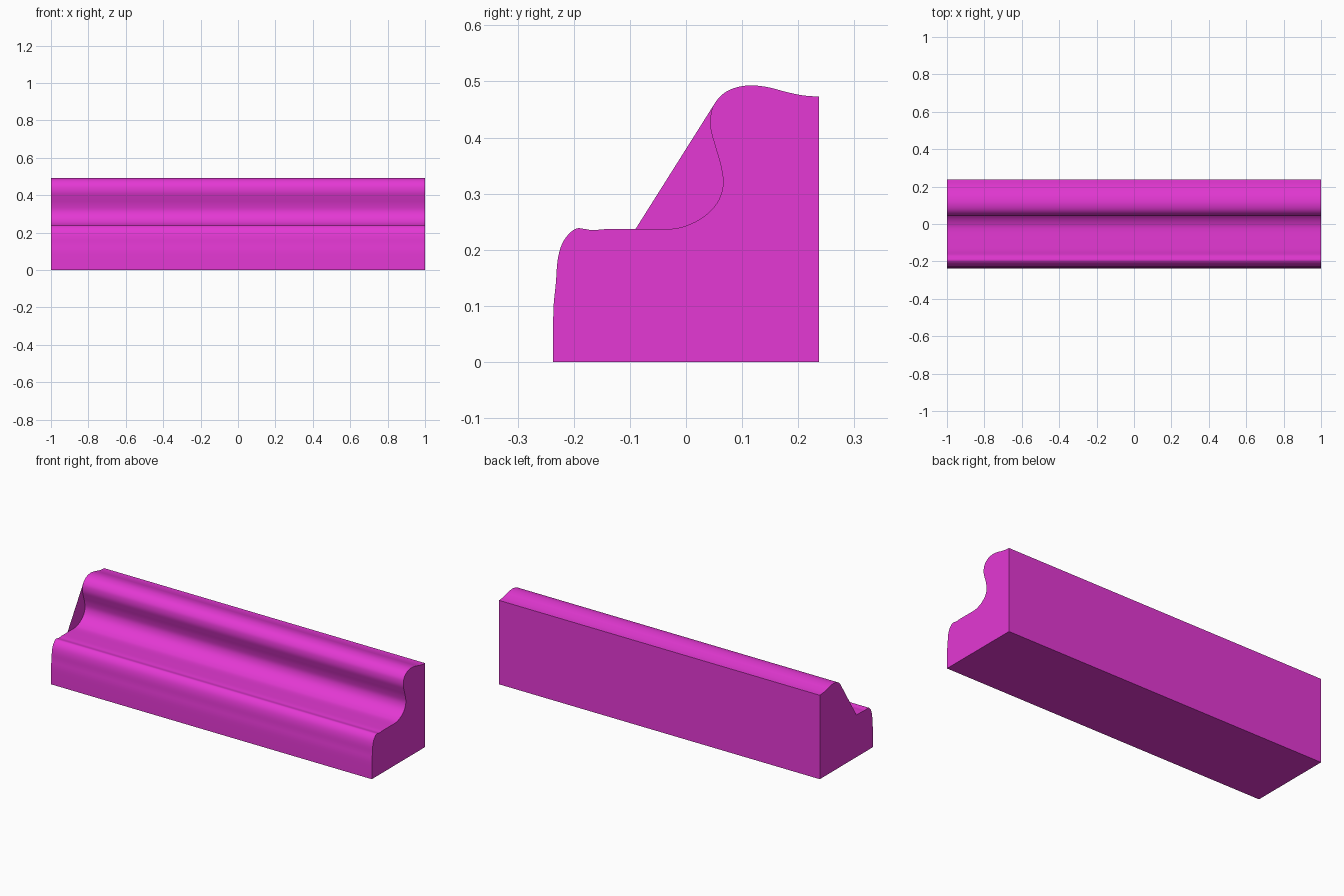
import bpy, bmesh, math
from mathutils import Vector

if "Cube" in bpy.data.objects:
    bpy.data.objects.remove(bpy.data.objects["Cube"])

# Moulded front and top of the cross-section as (y, z)
KEYS = [(-0.237, 0.05), (-0.236, 0.10), (-0.232, 0.14), (-0.229, 0.18), (-0.222, 0.208),
        (-0.21, 0.227), (-0.195, 0.238), (-0.18, 0.237), (-0.165, 0.235), (-0.14, 0.237),
        (-0.09, 0.237), (-0.03, 0.237), (0.0, 0.243), (0.03, 0.258), (0.055, 0.283),
        (0.066, 0.315), (0.062, 0.35), (0.052, 0.385), (0.044, 0.415), (0.044, 0.44),
        (0.05, 0.459), (0.065, 0.477), (0.085, 0.488), (0.113, 0.493), (0.145, 0.49),
        (0.18, 0.481), (0.21, 0.475), (0.237, 0.473)]
STEPS = 4
WEB_START, WEB_END = 10, 20  # keys joined by the straight edge of the end web


def smooth_path(keys):
    pts = [Vector(k) for k in keys]
    ext = [2 * pts[0] - pts[1]] + pts + [2 * pts[-1] - pts[-2]]
    out = []
    for a, b, c, d in zip(ext, ext[1:], ext[2:], ext[3:]):
        for s in range(STEPS):
            t = s / STEPS
            out.append(0.5 * (2 * b + (c - a) * t + (2 * a - 5 * b + 4 * c - d) * t**2
                              + (3 * b - a - 3 * c + d) * t**3))
    return out + [pts[-1]]


magenta = bpy.data.materials.new("magenta")
magenta.diffuse_color = (0.78, 0.04, 0.66, 1)
magenta.use_nodes = True
magenta.node_tree.nodes["Principled BSDF"].inputs["Base Color"].default_value = magenta.diffuse_color


def finish(bm, name):
    me = bpy.data.meshes.new(name)
    bm.to_mesh(me)
    bm.free()
    me.materials.append(magenta)
    ob = bpy.data.objects.new(name, me)
    bpy.context.collection.objects.link(ob)
    return ob


curve = smooth_path(KEYS)

# Moulding: closed profile extruded along x
bm = bmesh.new()
outline = [Vector((-0.237, 0))] + curve + [Vector((0.237, 0))]
cap = bm.faces.new([bm.verts.new((-1, p.x, p.y)) for p in outline])
ext = bmesh.ops.extrude_face_region(bm, geom=[cap], use_keep_orig=True)
bmesh.ops.translate(bm, vec=(2, 0, 0),
                    verts=[g for g in ext["geom"] if isinstance(g, bmesh.types.BMVert)])
bmesh.ops.recalc_face_normals(bm, faces=bm.faces)
moulding = finish(bm, "moulding")
bpy.context.view_layer.objects.active = moulding
moulding.select_set(True)
bpy.ops.object.shade_smooth_by_angle(angle=math.radians(35))

# Flat web closing the hollow at the left end
bm = bmesh.new()
hollow = curve[WEB_START * STEPS:WEB_END * STEPS + 1]
web = bm.faces.new([bm.verts.new((-1, p.x, p.y)) for p in hollow])
web.normal_update()
if web.normal.x > 0:
    web.normal_flip()
finish(bm, "end_web")
